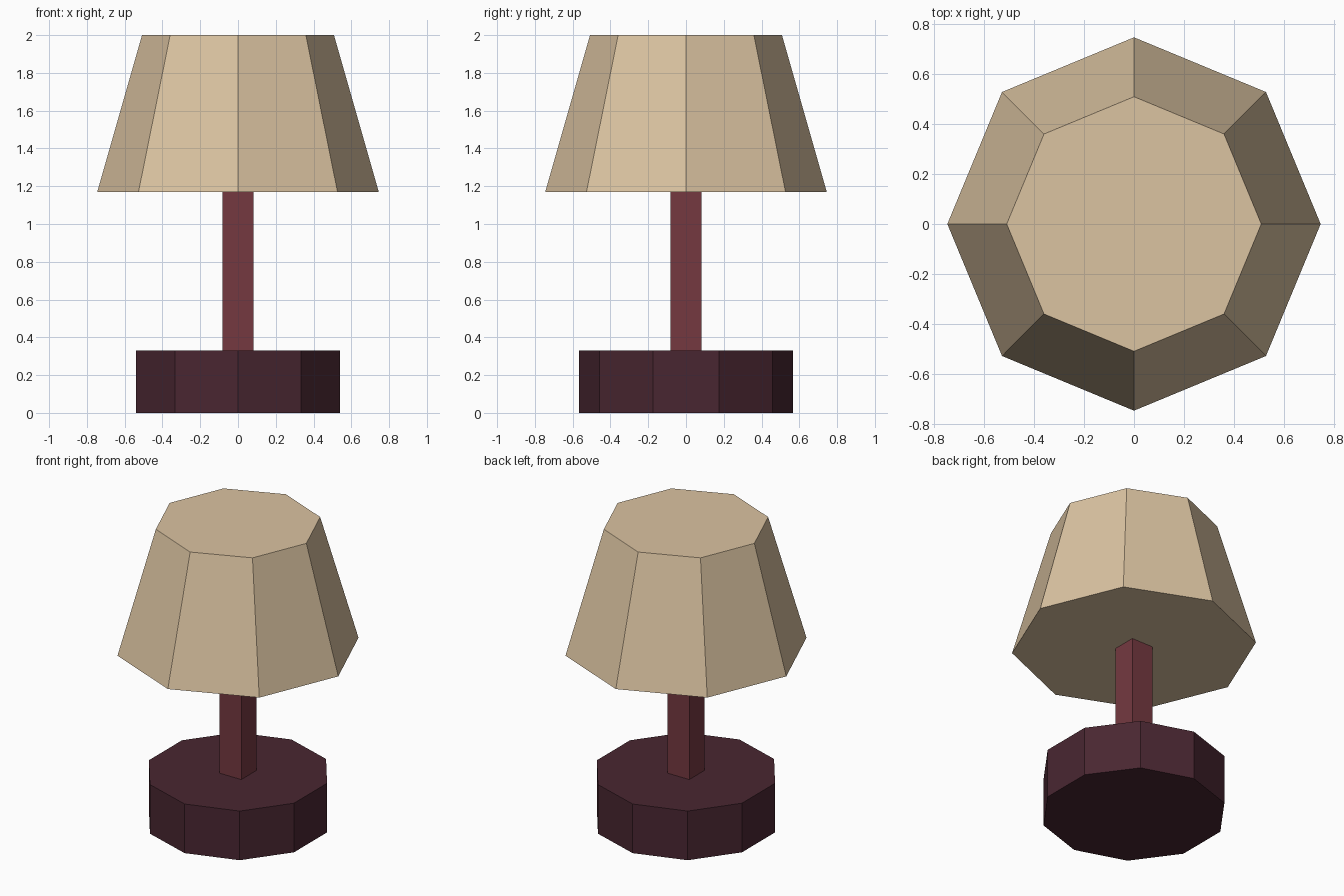
import bpy, bmesh, math

if "Cube" in bpy.data.objects:
    bpy.data.objects.remove(bpy.data.objects["Cube"])


def material(name, srgb):
    m = bpy.data.materials.new(name)
    lin = [((c / 255 + 0.055) / 1.055) ** 2.4 for c in srgb]
    m.diffuse_color = (*lin, 1)
    m.use_nodes = True
    m.node_tree.nodes["Principled BSDF"].inputs["Base Color"].default_value = m.diffuse_color
    return m


def frustum(name, sides, r_bottom, r_top, z_bottom, z_top, mat, turn=0.0):
    """Closed flat-faced prism or tapered prism, first corner on +y plus turn."""
    bm = bmesh.new()
    rings = []
    for r, z in ((r_bottom, z_bottom), (r_top, z_top)):
        angles = [math.pi / 2 + turn + i * math.tau / sides for i in range(sides)]
        rings.append([bm.verts.new((r * math.cos(a), r * math.sin(a), z)) for a in angles])
    low, high = rings
    bm.faces.new(low[::-1])
    bm.faces.new(high)
    for i in range(sides):
        j = (i + 1) % sides
        bm.faces.new((low[i], low[j], high[j], high[i]))
    mesh = bpy.data.meshes.new(name)
    bm.to_mesh(mesh)
    bm.free()
    mesh.materials.append(mat)
    obj = bpy.data.objects.new(name, mesh)
    bpy.context.collection.objects.link(obj)
    return obj


dark_wood = material("dark plum", (73, 38, 49))
red_wood = material("red brown", (117, 57, 64))
cloth = material("beige cloth", (219, 195, 161))

# Ten-sided foot
frustum("base", 10, 0.567, 0.567, 0.0, 0.33, dark_wood)
# Square post
half = 0.081
frustum("post", 4, half * math.sqrt(2), half * math.sqrt(2), 0.33, 1.17, red_wood, math.pi / 4)
# Eight-sided tapered shade, closed at both ends
frustum("shade", 8, 0.745, 0.508, 1.17, 2.0, cloth)
